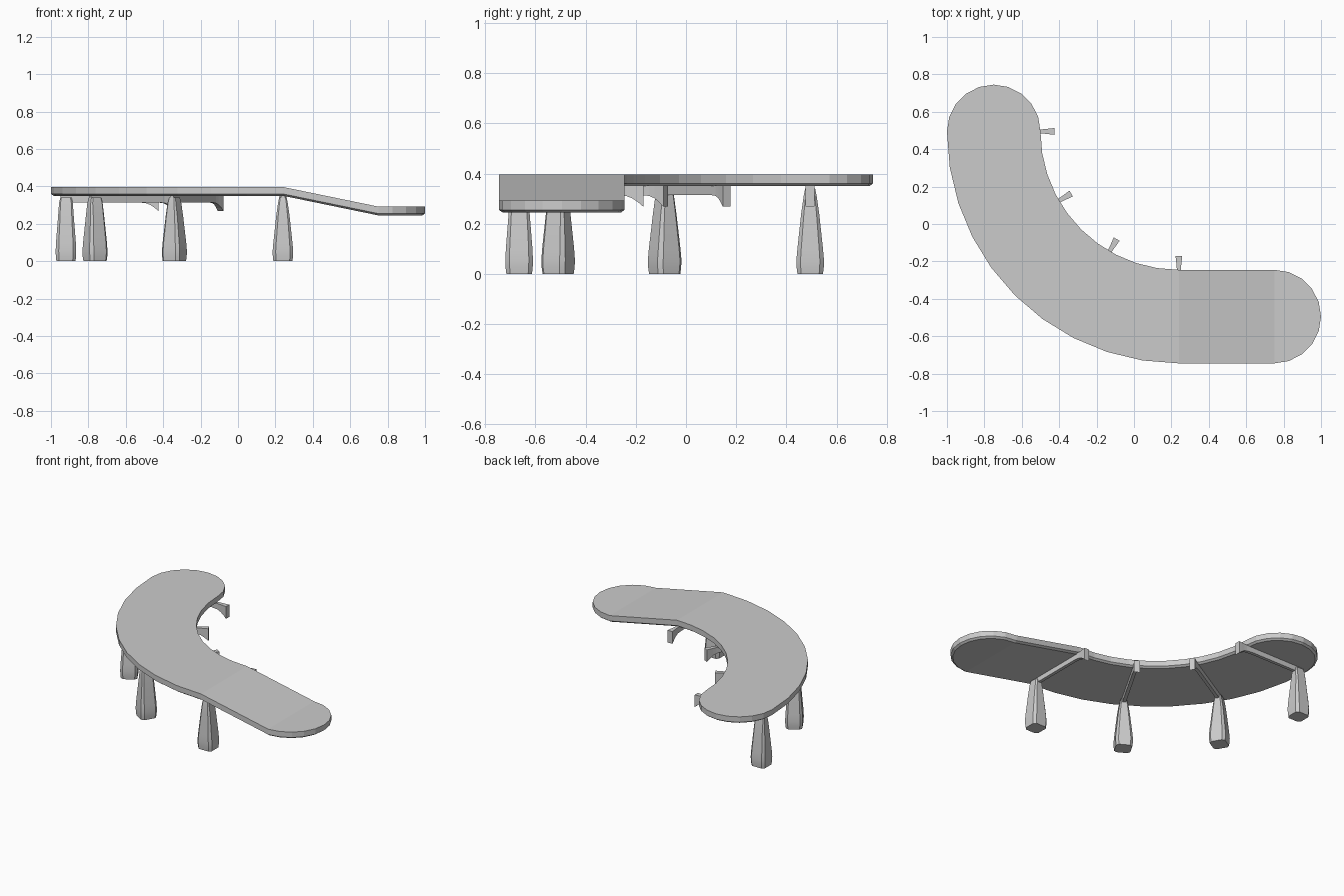
import bpy, bmesh
from math import sin, cos, radians
from mathutils import Matrix, Vector

if "Cube" in bpy.data.objects:
    bpy.data.objects.remove(bpy.data.objects["Cube"])

CX, CY, R = 0.24, 0.495, 0.99      # centre and radius of the curved counter


def finish(name, bm):
    bmesh.ops.remove_doubles(bm, verts=bm.verts, dist=1e-5)
    bmesh.ops.recalc_face_normals(bm, faces=bm.faces)
    me = bpy.data.meshes.new(name)
    bm.to_mesh(me)
    bm.free()
    ob = bpy.data.objects.new(name, me)
    bpy.context.collection.objects.link(ob)
    return ob


def loft(bm, sections):
    rings = [[bm.verts.new(p) for p in s] for s in sections]
    for a, b in zip(rings, rings[1:]):
        n = len(a)
        for i in range(n):
            bm.faces.new((a[i], a[(i + 1) % n], b[(i + 1) % n], b[i]))
    bm.faces.new(rings[0])
    bm.faces.new(rings[-1])


def drop(x):
    # flat over the arc, ramp down, flat again at the low end
    return -0.105 * min(max((x - CX) / 0.51, 0), 1)


def stations(inset):
    # pairs of outer/inner edge points along the counter
    r, out = 0.25 - inset, []
    for i in range(11 - 1):
        t = radians(9 * i)
        if i % 2 == 0:
            out.append((CX - R, CY + r * cos(t), -1, 0, r * sin(t)))
    for i in range(11):
        a = radians(180 + 9 * i)
        out.append((CX + R * cos(a), CY + R * sin(a), cos(a), sin(a), r))
    for i in range(6):
        t = radians(18 * i)
        out.append((0.75 + r * sin(t), CY - R, 0, -1, r * cos(t)))
    return [((x + nx * h, y + ny * h), (x - nx * h, y - ny * h)) for x, y, nx, ny, h in out]


# counter top with a small chamfer underneath
bm = bmesh.new()
levels = []
for z, inset in ((0.397, 0), (0.36, 0), (0.35, 0.014)):
    levels.append([[bm.verts.new((x, y, z + drop(x))) for x, y in pair] for pair in stations(inset)])
for k in range(len(levels[0]) - 1):
    for side in (levels[0], levels[-1]):
        a, b = side[k], side[k + 1]
        bm.faces.new((a[0], b[0], b[1], a[1]))
    for u, l in zip(levels, levels[1:]):
        for s in (0, 1):
            bm.faces.new((u[k][s], u[k + 1][s], l[k + 1][s], l[k][s]))
finish("counter_top", bm)

# legs and support arms, built along +X as the radial direction, then turned into place
for n, ang in enumerate((180, 210, 240, 270), 1):
    place = Matrix.Translation((CX, CY, 0)) @ Matrix.Rotation(radians(ang), 4, 'Z')

    # tapering leg with chamfered corners
    bm = bmesh.new()
    secs = []
    for z, a, b in ((0, .051, .051), (.025, .054, .054), (.055, .055, .055), (.1, .053, .051),
                    (.24, .042, .036), (.31, .037, .026), (.34, .03, .02)):
        c = 0.3 * b
        secs.append([(1.16 + x, y, z) for x, y in ((a, b - c), (a - c, b), (c - a, b), (-a, b - c),
                                                   (-a, c - b), (c - a, -b), (a - c, -b), (a, c - b))])
    loft(bm, secs)
    bm.transform(place)
    leg = finish(f"leg_{n}", bm)
    bpy.context.view_layer.objects.active = leg
    leg.select_set(True)
    bpy.ops.object.shade_smooth_by_angle(angle=radians(40))
    leg.select_set(False)

    # arm under the counter, flaring into a downward hook at the inner edge
    bm = bmesh.new()
    secs = []
    for r, w, lo, hi in ((1.19, .011, .315, .352), (.78, .011, .315, .352), (.735, .011, .311, .352),
                         (.71, .013, .302, .352), (.685, .016, .285, .352), (.665, .018, .268, .352)):
        secs.append([(r, w, lo), (r, -w, lo), (r, -w, hi), (r, w, hi)])
    loft(bm, secs)
    bm.transform(place)
    finish(f"support_arm_{n}", bm)
